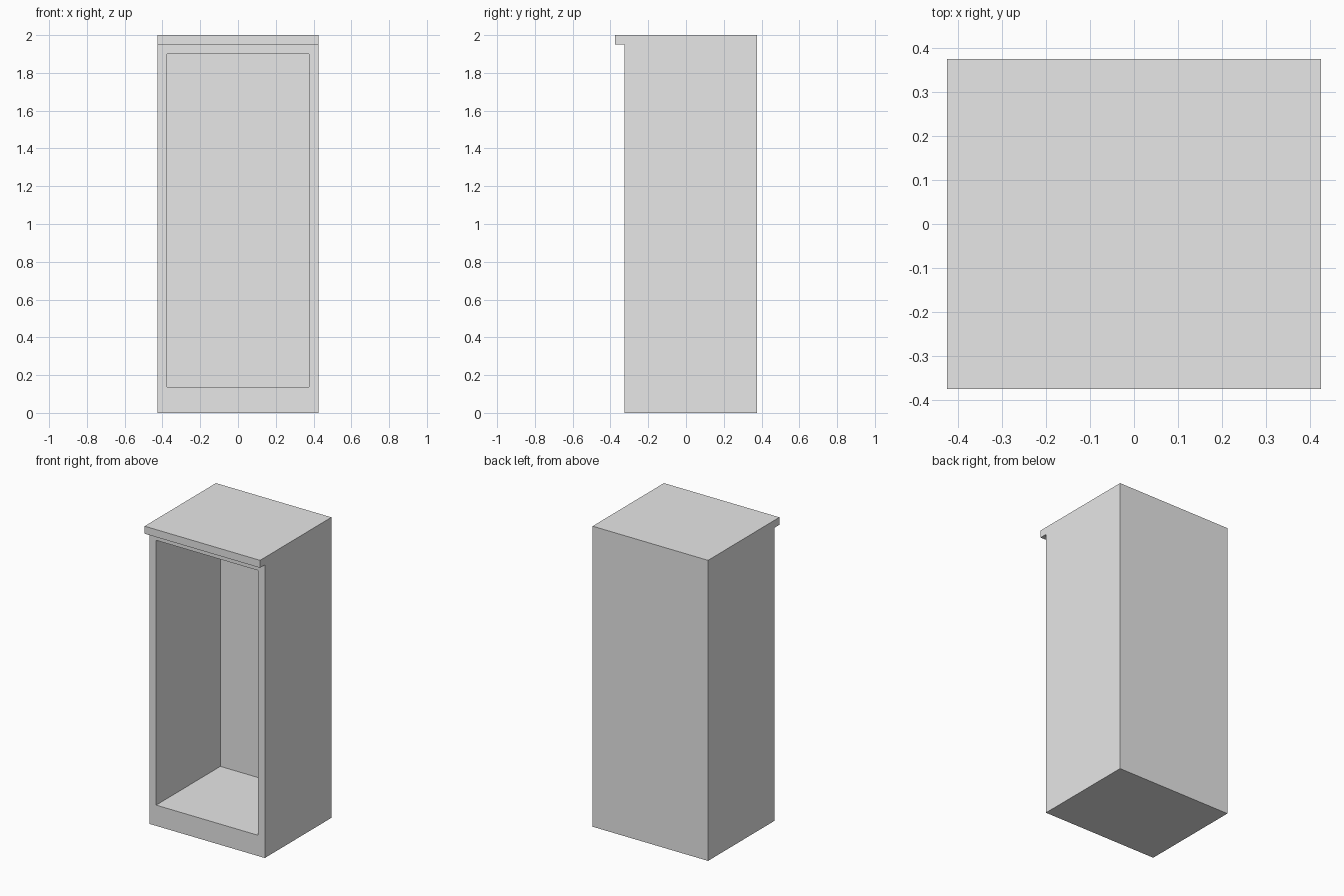
import bpy
import bmesh
from mathutils import Vector

cube = bpy.data.objects.get("Cube")
if cube:
    bpy.data.objects.remove(cube, do_unlink=True)

WIDTH, HEIGHT = 0.85, 2.0
BACK, FRONT, LIP = 0.375, -0.325, -0.375
PANEL, BACK_PANEL, PLINTH = 0.05, 0.025, 0.138

# Plain grey finish
grey = bpy.data.materials.new("plain grey")
grey.use_nodes = True
colour = (0.8, 0.8, 0.8, 1.0)
grey.diffuse_color = colour
grey.node_tree.nodes["Principled BSDF"].inputs["Base Color"].default_value = colour

bm = bmesh.new()

# Side profile with the overhanging top lip, extruded across the width
under_lip = HEIGHT - PANEL
profile = [(BACK, 0), (BACK, HEIGHT), (LIP, HEIGHT),
           (LIP, under_lip), (FRONT, under_lip), (FRONT, 0)]
side = bm.faces.new([bm.verts.new((-WIDTH / 2, y, z)) for y, z in profile])
extruded = bmesh.ops.extrude_face_region(bm, geom=[side], use_keep_orig=True)
bmesh.ops.translate(bm, vec=(WIDTH, 0, 0),
                    verts=[v for v in extruded["geom"] if isinstance(v, bmesh.types.BMVert)])
bmesh.ops.recalc_face_normals(bm, faces=bm.faces)

# Opening framed in the front, with a taller plinth below
front = max((f for f in bm.faces if f.normal.y < -0.9), key=lambda f: f.calc_area())
bmesh.ops.inset_individual(bm, faces=[front], thickness=PANEL, use_even_offset=True)
for v in front.verts:
    if v.co.z < HEIGHT / 2:
        v.co.z = PLINTH

# Hollow interior pushed in as far as the thin back panel
cavity = bmesh.ops.extrude_discrete_faces(bm, faces=[front])["faces"][0]
bmesh.ops.translate(bm, verts=list(cavity.verts),
                    vec=Vector((0, BACK - BACK_PANEL - FRONT, 0)))
bmesh.ops.recalc_face_normals(bm, faces=bm.faces)

mesh = bpy.data.meshes.new("cabinet_carcass")
bm.to_mesh(mesh)
bm.free()
mesh.materials.append(grey)
carcass = bpy.data.objects.new("cabinet_carcass", mesh)
bpy.context.collection.objects.link(carcass)
